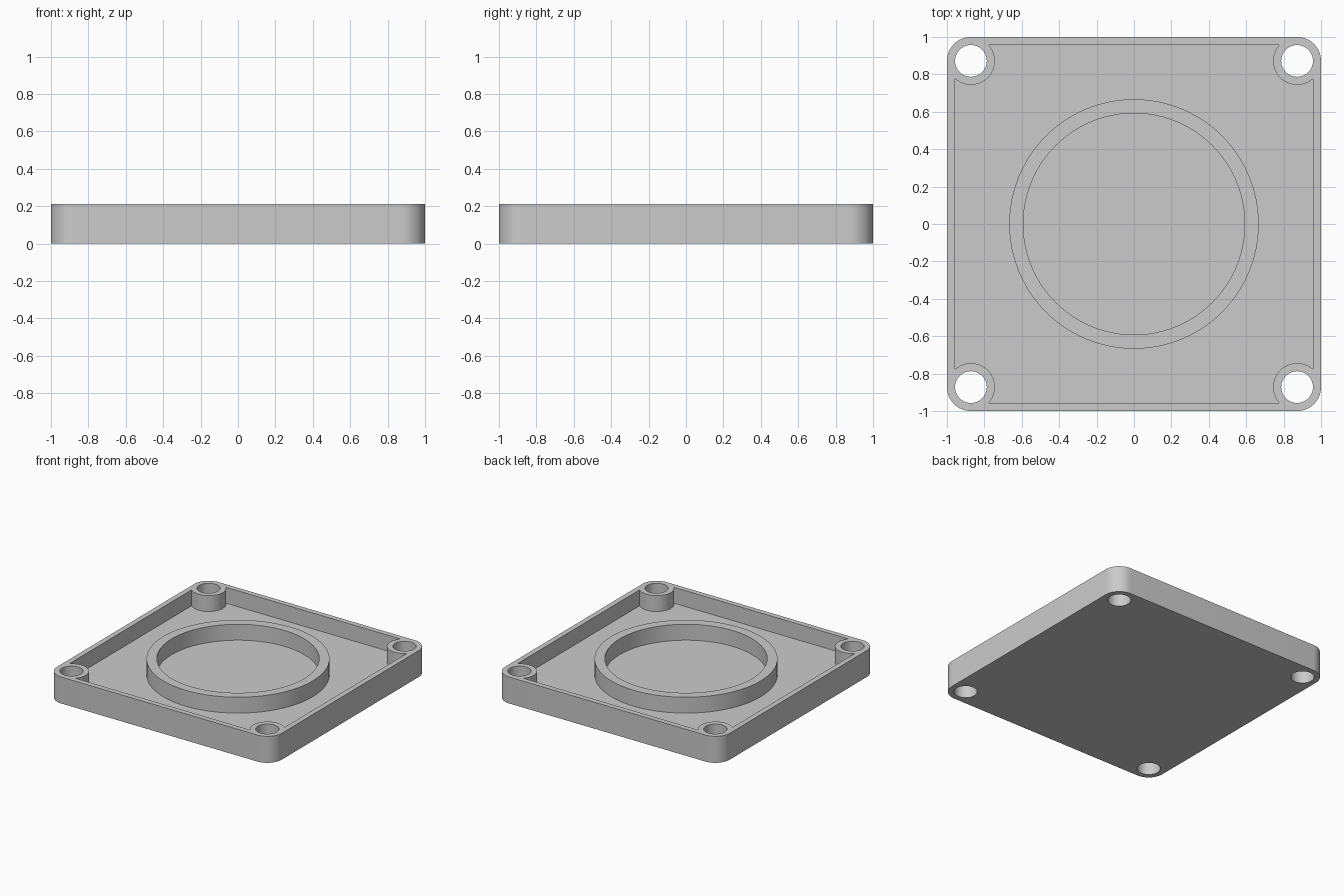
import bpy, bmesh
from math import sin, cos, pi, asin

# Main dimensions
HEIGHT, FLOOR, WALL = 0.213, 0.085, 0.0425
POST, POST_R, HOLE_R = 0.872, 0.128, 0.085
RING_OUT, RING_IN = 0.667, 0.592

cube = bpy.data.objects.get("Cube")
if cube:
    bpy.data.objects.remove(cube, do_unlink=True)

grey = bpy.data.materials.new("light_grey")
grey.use_nodes = True
colour = (0.6, 0.6, 0.6, 1)
grey.diffuse_color = colour
grey.node_tree.nodes["Principled BSDF"].inputs["Base Color"].default_value = colour


def arc(cx, cy, r, start, end, steps):
    return [(cx + r * cos(start + (end - start) * i / steps),
             cy + r * sin(start + (end - start) * i / steps)) for i in range(steps + 1)]


def circle(r, cx=0, cy=0, steps=96):
    return arc(cx, cy, r, 0, 2 * pi, steps)[:-1]


def four_corners(points):
    """Repeat a corner's points around the z axis."""
    out = []
    for _ in range(4):
        out += points
        points = [(-y, x) for x, y in points]
    return out


def prism(name, outline, z0, z1):
    bm = bmesh.new()
    face = bm.faces.new([bm.verts.new((x, y, z0)) for x, y in outline])
    ext = bmesh.ops.extrude_face_region(bm, geom=[face], use_keep_orig=True)
    top = [v for v in ext["geom"] if isinstance(v, bmesh.types.BMVert)]
    bmesh.ops.translate(bm, verts=top, vec=(0, 0, z1 - z0))
    bmesh.ops.recalc_face_normals(bm, faces=bm.faces)
    mesh = bpy.data.meshes.new(name)
    bm.to_mesh(mesh)
    bm.free()
    mesh.materials.append(grey)
    obj = bpy.data.objects.new(name, mesh)
    bpy.context.collection.objects.link(obj)
    return obj


def cut(target, cutter):
    cutter.hide_render = True
    mod = target.modifiers.new("cut", 'BOOLEAN')
    mod.operation, mod.solver, mod.object = 'DIFFERENCE', 'EXACT', cutter
    bpy.context.view_layer.objects.active = target
    bpy.ops.object.modifier_apply(modifier=mod.name)
    bpy.data.objects.remove(cutter, do_unlink=True)


# Tray with rounded corners
tray = prism("tray", four_corners(arc(POST, POST, POST_R, 0, pi / 2, 16)), 0, HEIGHT)

# Hollow inside, leaving a round post in each corner
a = asin((1 - WALL - POST) / POST_R)
notch = arc(POST, POST, POST_R, 2 * pi - (pi / 2 - a), pi - a, 36)
notch = [(min(x, 1 - WALL), min(y, 1 - WALL)) for x, y in notch]
cut(tray, prism("hollow_cutter", four_corners(notch), FLOOR, HEIGHT + 0.1))

# Screw holes through the posts
for x in (-POST, POST):
    for y in (-POST, POST):
        cut(tray, prism("hole_cutter", circle(HOLE_R, x, y, 48), -0.1, HEIGHT + 0.1))

# Raised ring standing on the floor
ring = prism("raised_ring", circle(RING_OUT), FLOOR, HEIGHT)
cut(ring, prism("ring_cutter", circle(RING_IN), 0, HEIGHT + 0.1))

for obj in (tray, ring):
    bpy.ops.object.select_all(action='DESELECT')
    obj.select_set(True)
    bpy.context.view_layer.objects.active = obj
    bpy.ops.object.shade_smooth_by_angle()
